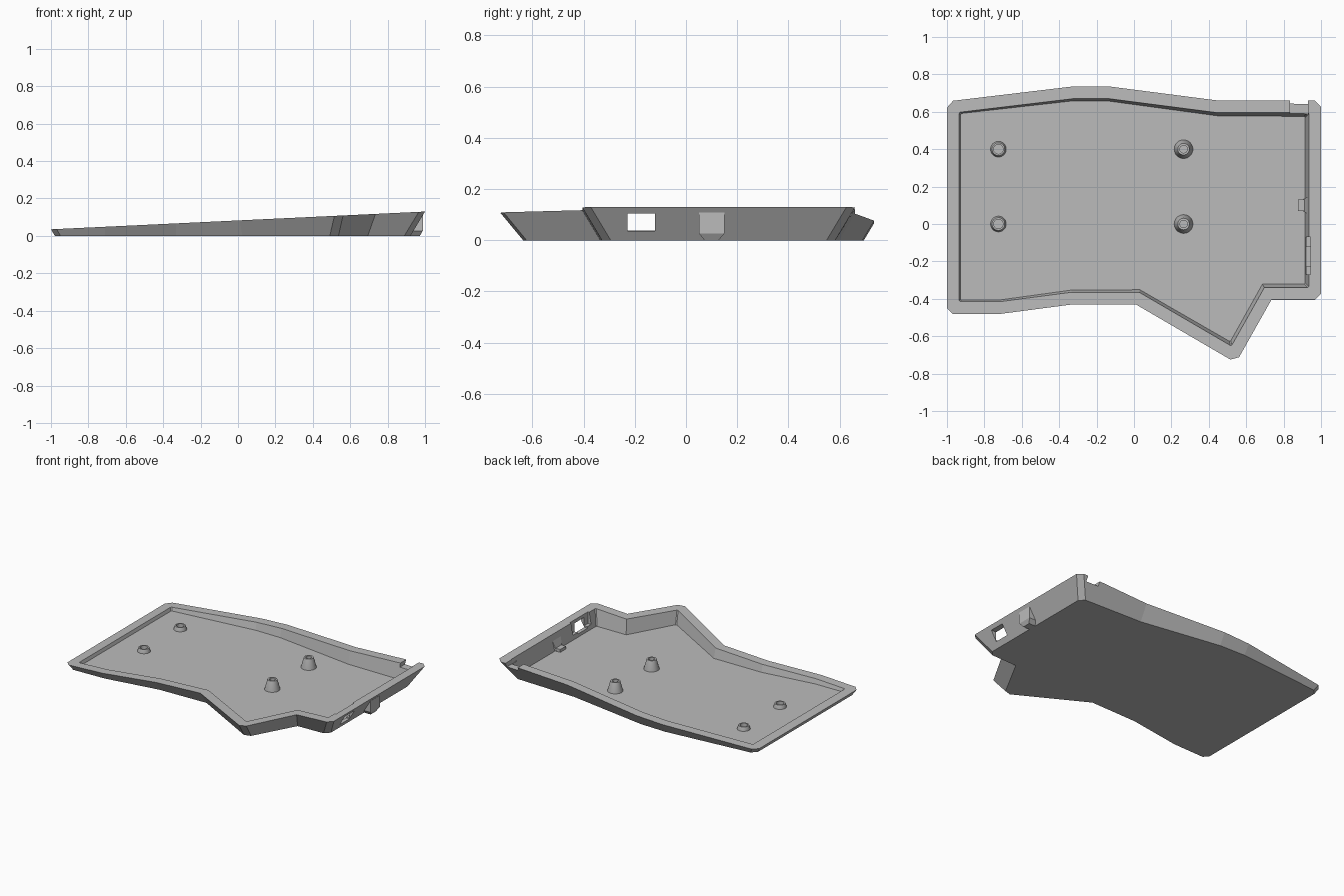
import bpy, bmesh, math
from mathutils import Vector, Matrix

if "Cube" in bpy.data.objects:
    bpy.data.objects.remove(bpy.data.objects["Cube"])

grey = bpy.data.materials.new("plain_grey")
grey.diffuse_color = (0.5, 0.5, 0.5, 1)
grey.use_nodes = True
grey.node_tree.nodes["Principled BSDF"].inputs["Base Color"].default_value = grey.diffuse_color

# Sharp plan outline of the rim, clockwise: x, y, corner chamfer
PLAN = [(-1, .655, .033), (-.33, .735, 0), (-.13, .735, 0), (.45, .66, 0),
        (1, .66, .033), (1, -.405, .033), (.735, -.405, 0), (.545, -.742, .034),
        (.01, -.43, 0), (-.33, -.43, 0), (-.71, -.48, 0), (-1, -.48, .03)]
FLOOR = .016


def rim_z(x):
    return .0825 + .0475 * x


def finish(name, bm):
    bmesh.ops.recalc_face_normals(bm, faces=bm.faces[:])
    me = bpy.data.meshes.new(name)
    bm.to_mesh(me)
    bm.free()
    me.materials.append(grey)
    ob = bpy.data.objects.new(name, me)
    bpy.context.collection.objects.link(ob)
    return ob


def outline(inset, chamfer=None):
    """Inset the plan by inset(x) with mitred corners, then chamfer them."""
    pts, n = [], len(PLAN)
    for i in range(n):
        a, p, b = (Vector(PLAN[j % n][:2]) for j in (i - 1, i, i + 1))
        d1, d2 = (p - a).normalized(), (b - p).normalized()
        n1, n2 = Vector((d1.y, -d1.x)), Vector((d2.y, -d2.x))
        pts.append(p + (n1 + n2) * (inset(p.x) / (1 + n1.dot(n2))))
    out = []
    for i, p in enumerate(pts):
        c = PLAN[i][2]
        if c:
            c = chamfer or c
            out.append(p + (pts[i - 1] - p).normalized() * c)
            out.append(p + (pts[(i + 1) % n] - p).normalized() * c)
        else:
            out.append(p)
    return out


def box(name, x, y, z):
    bm = bmesh.new()
    bmesh.ops.create_cube(bm, size=1)
    for v in bm.verts:
        v.co = Vector([r[0] if c < 0 else r[1] for c, r in zip(v.co, (x, y, z))])
    return finish(name, bm)


def rod(name, centre, axis, r, length):
    bm = bmesh.new()
    bmesh.ops.create_cone(bm, cap_ends=True, segments=32, radius1=r, radius2=r, depth=length)
    rot = Vector(axis).to_track_quat('Z', 'Y').to_matrix().to_4x4()
    bm.transform(Matrix.Translation(centre) @ rot)
    return finish(name, bm)


def hull(name, pts):
    bm = bmesh.new()
    for p in pts:
        bm.verts.new(p)
    bmesh.ops.convex_hull(bm, input=bm.verts[:])
    return finish(name, bm)


def cut(ob, cutters):
    bpy.context.view_layer.objects.active = ob
    for c in cutters:
        m = ob.modifiers.new("cut", 'BOOLEAN')
        m.operation, m.solver, m.object = 'DIFFERENCE', 'EXACT', c
        bpy.ops.object.modifier_apply(modifier=m.name)


def smooth(ob):
    bpy.ops.object.select_all(action='DESELECT')
    ob.select_set(True)
    bpy.context.view_layer.objects.active = ob
    bpy.ops.object.shade_smooth_by_angle(angle=math.radians(25))


# Tray: sloped rim, undercut outer walls, recessed floor
bm = bmesh.new()
loops = [[(p.x, p.y, 0) for p in outline(lambda x: .6 * rim_z(x))],
         [(p.x, p.y, rim_z(p.x)) for p in outline(lambda x: 0)],
         [(p.x, p.y, rim_z(p.x)) for p in outline(lambda x: .065, .006)],
         [(p.x, p.y, FLOOR) for p in outline(lambda x: .07 + .13 * (rim_z(x) - FLOOR), .006)]]
rings = [[bm.verts.new(c) for c in loop] for loop in loops]
for lo, hi in zip(rings, rings[1:]):
    for i in range(len(lo)):
        bm.faces.new((lo[i - 1], lo[i], hi[i], hi[i - 1]))
bm.faces.new(rings[0])
bm.faces.new(rings[-1])
tray = finish("tray", bm)

# Boss around the round socket, on the outside of the right wall
boss = hull("socket_boss",
            [(x, y, z) for x in (.935, .988) for y in (.05, .15) for z in (.027, .108)] +
            [(x, y, 0) for x in (.90, .972) for y in (.072, .128)])

# Openings
socket_hole = rod("socket_hole", (.95, .10, .065), (1, 0, 0), .028, .2)
cutters = [
    socket_hole,
    rod("small_hole", (.95, .25, .065), (1, 0, 0), .023, .2),
    rod("angled_hole", (.66, -.437, .06), (.87, -.49, 0), .021, .2),
    box("port_hole", (.85, 1.1), (-.228, -.122), (.036, .104)),
    box("port_pocket", (.85, .945), (-.27, -.07), (.046, .2)),
    rod("cable_notch", (.883, .64, .095), (0, 1, 0), .048, .2),
    box("cable_notch_top", (.835, .931), (.54, .74), (.095, .2)),
]
for y in (.40, 0):
    cutters.append(rod("screw_hole", (-.725, y, 0), (0, 0, 1), .025, .1))
cut(tray, cutters)
cut(boss, [socket_hole])
for c in cutters:
    bpy.data.objects.remove(c)

# Shelf under the socket, inside the wall
box("socket_shelf", (.877, .935), (.07, .132), (.012, .036))


# Hollow tapered screw posts
def post(name, x, y, base, top, bore, height):
    bm = bmesh.new()
    prof = [(base, .01), (base, FLOOR), (top, height), (bore, height), (bore, .01)]
    n = 32
    rows = [[bm.verts.new((x + r * math.cos(math.tau * k / n),
                           y + r * math.sin(math.tau * k / n), z)) for k in range(n)]
            for r, z in prof]
    for j in range(len(rows)):
        a, b = rows[j - 1], rows[j]
        for k in range(n):
            bm.faces.new((a[k - 1], a[k], b[k], b[k - 1]))
    smooth(finish(name, bm))


for i, y in enumerate((.40, 0)):
    post(f"short_post_{i}", -.725, y, .042, .034, .025, .042)
    post(f"tall_post_{i}", .265, y, .05, .031, .02, .085)
